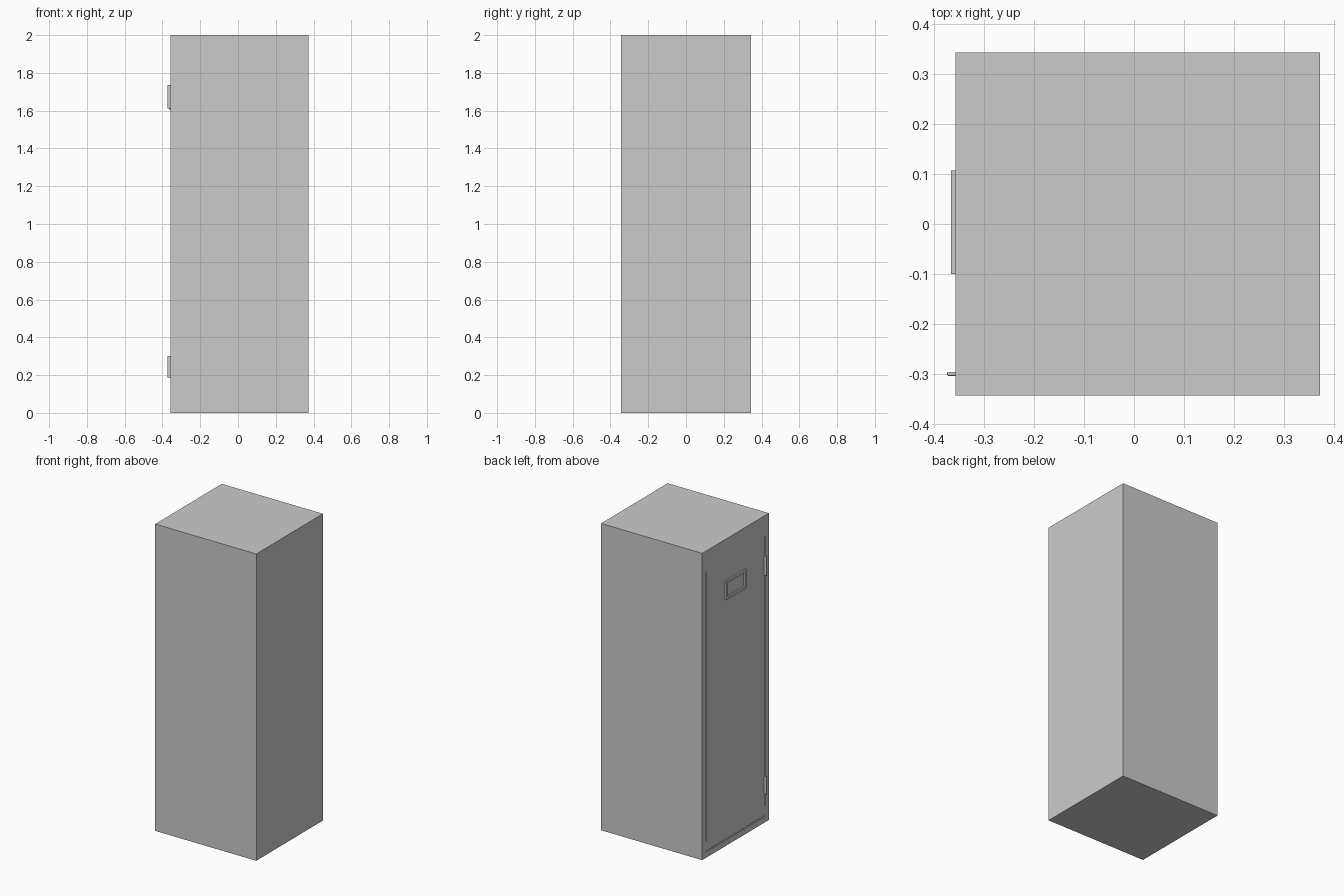
import bpy
import bmesh

if "Cube" in bpy.data.objects:
    bpy.data.objects.remove(bpy.data.objects["Cube"])

FACE = -0.357   # x of the door side


def box(name, x, y, z):
    """Box from (min, max) ranges."""
    bm = bmesh.new()
    bmesh.ops.create_cube(bm, size=1)
    for v in bm.verts:
        v.co = [r[0] if c < 0 else r[1] for c, r in zip(v.co, (x, y, z))]
    mesh = bpy.data.meshes.new(name)
    bm.to_mesh(mesh)
    bm.free()
    obj = bpy.data.objects.new(name, mesh)
    bpy.context.collection.objects.link(obj)
    return obj


def cut(target, cutter):
    mod = target.modifiers.new(cutter.name, 'BOOLEAN')
    mod.operation = 'DIFFERENCE'
    mod.solver = 'EXACT'
    mod.object = cutter
    cutter.hide_render = True
    cutter.hide_set(True)


# Cabinet body
body = box("locker_body", (FACE, 0.372), (-0.343, 0.343), (0, 2))

# Thin gaps around the door: two sides and the bottom
slot_x = (FACE - 0.02, FACE + 0.012)
for side, y in (("left", 0.301), ("right", -0.301)):
    cut(body, box(f"door_gap_{side}", slot_x, (y - 0.004, y + 0.004), (0.107, 1.867)))
cut(body, box("door_gap_bottom", slot_x, (-0.305, 0.305), (0.038, 0.044)))

# Label holder: thin plate with a rectangular window
holder = box("label_holder", (FACE - 0.009, FACE), (-0.1, 0.107), (1.607, 1.731))
cut(holder, box("label_window", (FACE - 0.03, FACE + 0.01), (-0.083, 0.09), (1.624, 1.714)))

# Hinges with rounded outer edges
for name, z in (("lower_hinge", (0.188, 0.302)), ("upper_hinge", (1.612, 1.737))):
    hinge = box(name, (FACE - 0.017, FACE + 0.005), (-0.304, -0.296), z)
    bevel = hinge.modifiers.new("rounding", 'BEVEL')
    bevel.width = 0.002
    bevel.segments = 2
